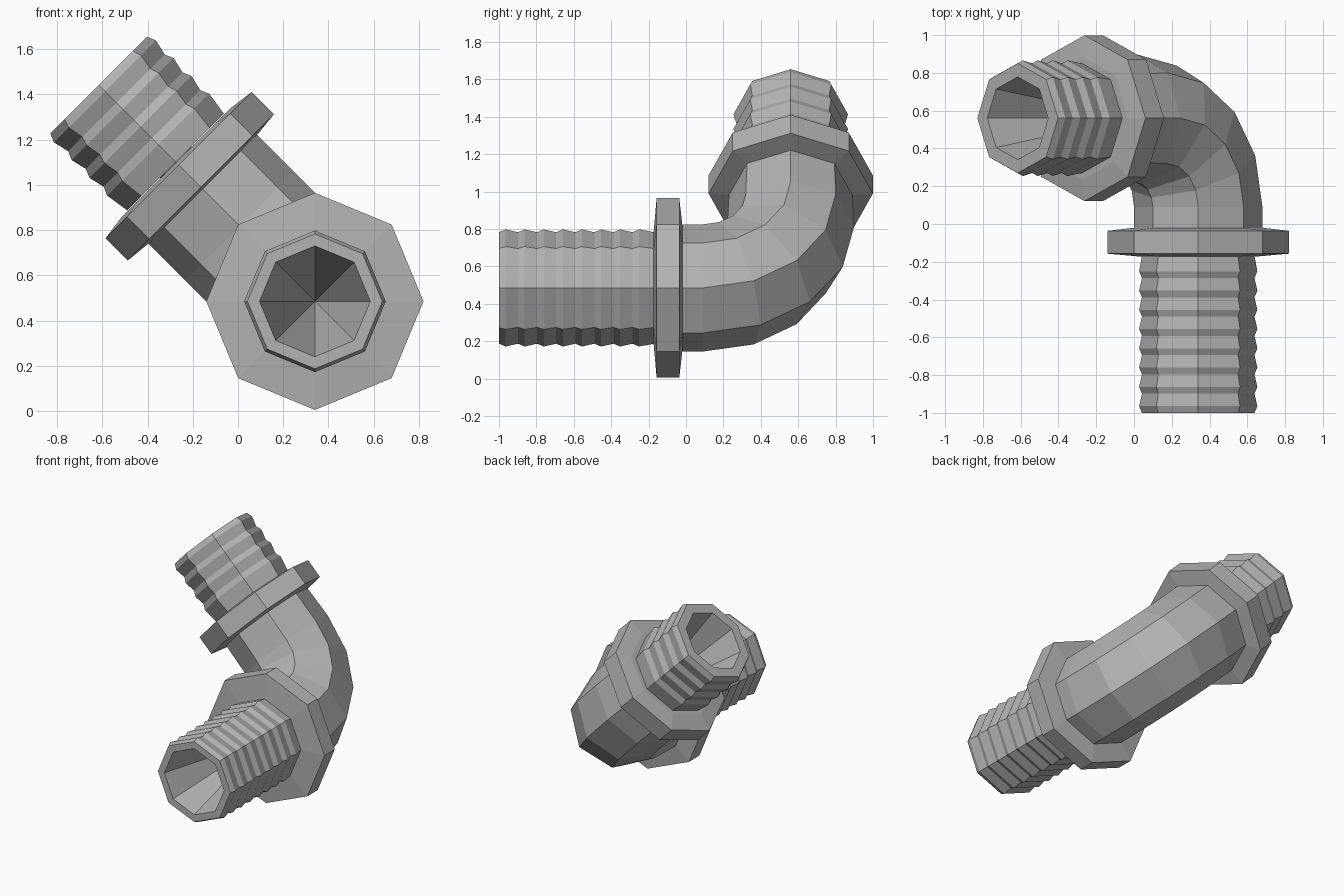
import bpy, bmesh
from math import cos, sin, pi, sqrt
from mathutils import Vector

cube = bpy.data.objects.get("Cube")
if cube:
    bpy.data.objects.remove(cube, do_unlink=True)

grey = bpy.data.materials.new("plain grey")
grey.use_nodes = True
grey.diffuse_color = (0.45, 0.45, 0.45, 1)
grey.node_tree.nodes["Principled BSDF"].inputs["Base Color"].default_value = (0.45, 0.45, 0.45, 1)

SIDES = 8
CENTRE = Vector((0.34, 0, 0.485))            # axis of the front branch
Y = Vector((0, 1, 0))
UP = Vector((-1, 0, 1)) / sqrt(2)            # direction of the upper branch
SIDE = Vector((1, 0, 1)) / sqrt(2)           # across the bend plane
PIPE = 0.34
BEND_START, BEND = 0.09, 0.47
UPPER = CENTRE + Y * (BEND_START + BEND)


def skin(name, rings):
    """Join rings of (centre, u, v); a ring without radius becomes a point."""
    bm = bmesh.new()
    loops = []
    for centre, u, v in rings:
        if u.length < 1e-6:
            loops.append([bm.verts.new(centre)] * SIDES)
        else:
            loops.append([bm.verts.new(centre + u * cos(2 * pi * i / SIDES) + v * sin(2 * pi * i / SIDES))
                          for i in range(SIDES)])
    for a, b in zip(loops, loops[1:]):
        for i in range(SIDES):
            j = (i + 1) % SIDES
            bm.faces.new(list(dict.fromkeys((a[i], a[j], b[j], b[i]))))
    bmesh.ops.recalc_face_normals(bm, faces=bm.faces)
    # Point the outside of an open shell away from its axis
    mesh = bpy.data.meshes.new(name)
    bm.to_mesh(mesh)
    bm.free()
    mesh.materials.append(grey)
    obj = bpy.data.objects.new(name, mesh)
    bpy.context.collection.objects.link(obj)
    return obj


def turned(name, profile, origin, axis, u, v):
    """Eight-sided turned part from (position, radius) pairs."""
    skin(name, [(origin + axis * p, u * r, v * r) for p, r in profile])


def barb(tip, root, count, pitch, valley, peak, bore):
    """Ribbed hose end with a tapering bore, from bore apex to root."""
    step = pitch if root > tip else -pitch
    lip = step * 0.35
    profile = [(tip + (0.85 if step > 0 else -0.85), 0), (tip, bore)]
    for i in range(count):
        profile += [(tip + i * step, valley), (tip + i * step + lip, peak)]
    return profile + [(root, valley), (root, 0.1)]


def collar(a, b, radius):
    """Octagonal flange with slightly sloping faces."""
    return [(a, 0.2), (a, 0.3), (a + 0.016, radius), (b - 0.016, radius), (b, PIPE), (b, 0.2), (a, 0.2)]


front = (CENTRE, Y, UP, SIDE)
upper = (UPPER, UP, SIDE, Y * 0.96)

# Hose ends
turned("front_hose_barb", barb(-1, -0.17, 8, 0.102, 0.298, 0.313, 0.245), *front)
turned("upper_hose_barb", barb(1.352, 0.87, 4, 0.111, 0.302, 0.319, 0.228), *upper)

# Flanges
turned("front_collar", collar(-0.173, -0.02, 0.48), *front)
turned("upper_collar", collar(0.697, 0.868, 0.457), *upper)

# Elbow: straight, four-step quarter bend, straight
rings = [(CENTRE - Y * 0.03, UP * PIPE, SIDE * PIPE)]
for k in range(5):
    t = k * pi / 8
    inward = UP * cos(t) - Y * sin(t)
    rings.append((CENTRE + Y * (BEND_START + BEND * sin(t)) + UP * BEND * (1 - cos(t)),
                  inward * PIPE, SIDE * PIPE))
rings.append((UPPER + UP * 0.71, -Y * PIPE * 0.97, SIDE * PIPE))
skin("elbow_pipe", rings)
